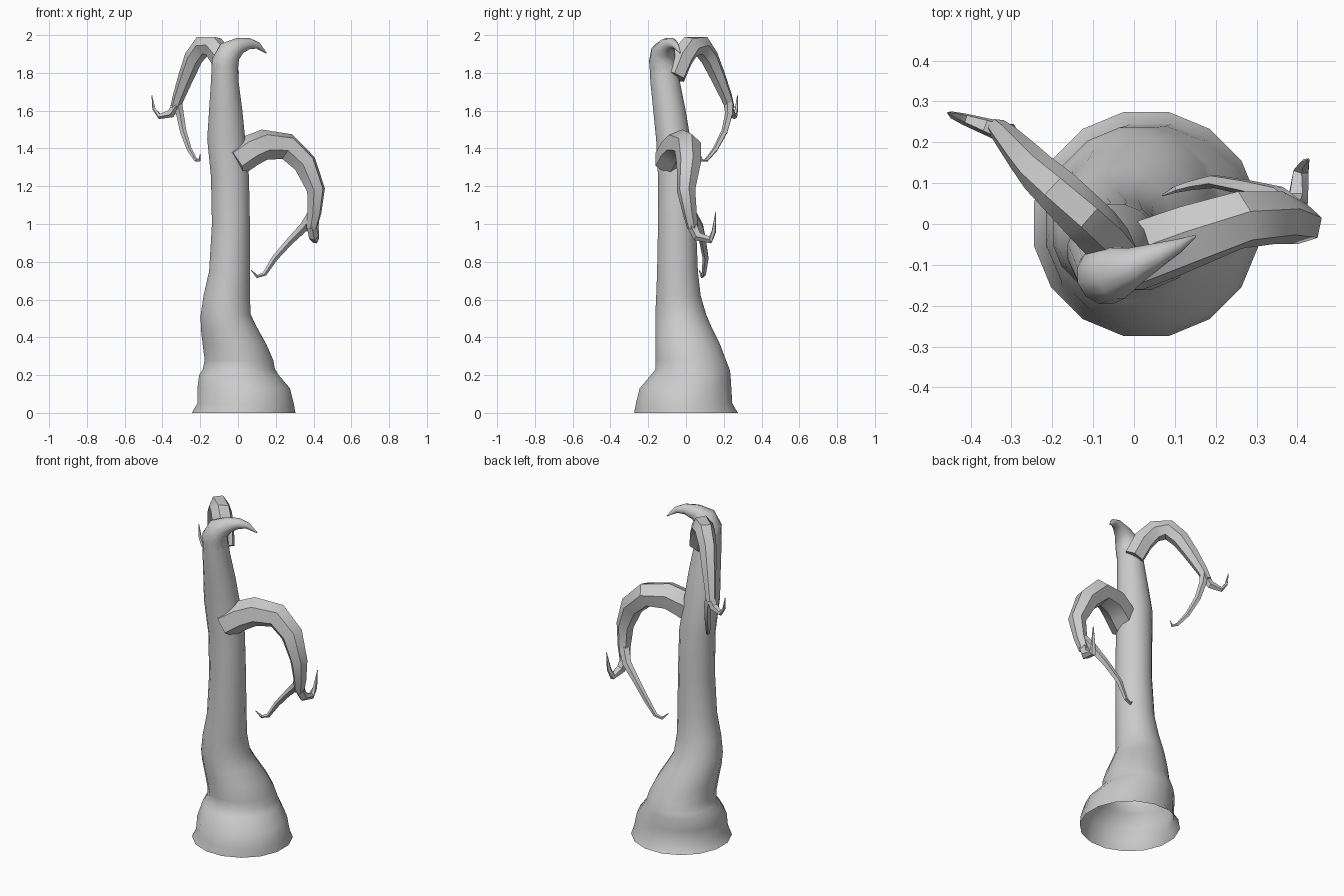
import bpy
import bmesh
from math import cos, sin, pi, radians
from mathutils import Vector

default_cube = bpy.data.objects.get("Cube")
if default_cube:
    bpy.data.objects.remove(default_cube, do_unlink=True)

# One plain grey for the whole tree
bark = bpy.data.materials.new("bark_grey")
bark.use_nodes = True
grey = (0.6, 0.6, 0.6, 1)
bark.diffuse_color = grey
bark.node_tree.nodes["Principled BSDF"].inputs["Base Color"].default_value = grey


def skin_rings(name, rings, angle, cap_start=False, cap_end=False):
    """Bridge a list of vertex rings into one tube object."""
    bm = bmesh.new()
    loops = [[bm.verts.new(point) for point in ring] for ring in rings]
    sides = len(loops[0])
    for lower, upper in zip(loops, loops[1:]):
        for i in range(sides):
            j = (i + 1) % sides
            bm.faces.new((lower[i], lower[j], upper[j], upper[i]))
    if cap_start:
        bm.faces.new(loops[0][::-1])
    if cap_end:
        bm.faces.new(loops[-1])
    bmesh.ops.recalc_face_normals(bm, faces=bm.faces)
    mesh = bpy.data.meshes.new(name)
    bm.to_mesh(mesh)
    bm.free()
    mesh.materials.append(bark)
    obj = bpy.data.objects.new(name, mesh)
    bpy.context.collection.objects.link(obj)
    bpy.ops.object.select_all(action='DESELECT')
    obj.select_set(True)
    bpy.context.view_layer.objects.active = obj
    bpy.ops.object.shade_smooth_by_angle(angle=radians(angle))
    return obj


def limb(name, path, sides=6, angle=35, cap_start=True):
    """Tapered tube following (x, y, z, radius) points."""
    points = [Vector(p[:3]) for p in path]
    last = len(points) - 1
    side = Vector((0, 1, 0))
    rings = []
    for k, centre in enumerate(points):
        tangent = (points[min(k + 1, last)] - points[max(k - 1, 0)]).normalized()
        side = (side - tangent * side.dot(tangent)).normalized()
        other = tangent.cross(side)
        radius = path[k][3]
        turns = [2 * pi * (i + 0.5) / sides for i in range(sides)]
        rings.append([centre + (side * cos(t) + other * sin(t)) * radius for t in turns])
    return skin_rings(name, rings, angle, cap_start, True)


# Trunk: height, then left, right, front and back limits of each ring
trunk_profile = [
    (0, -.25, .31, -.28, .28),
    (.05, -.22, .3, -.27, .25),
    (.13, -.22, .28, -.25, .245),
    (.2, -.21, .22, -.19, .24),
    (.23, -.19, .2, -.165, .235),
    (.28, -.18, .19, -.165, .215),
    (.36, -.19, .155, -.165, .185),
    (.45, -.2, .105, -.165, .14),
    (.52, -.2, .07, -.165, .11),
    (.62, -.185, .065, -.16, .08),
    (.75, -.155, .065, -.155, .065),
    (1, -.14, .065, -.15, .055),
    (1.25, -.145, .06, -.15, .05),
    (1.45, -.165, .04, -.16, .025),
    (1.6, -.155, .025, -.175, 0),
    (1.75, -.145, .005, -.19, -.03),
    (1.85, -.14, 0, -.195, -.05),
]
SIDES = 16
trunk_rings = []
for z, x0, x1, y0, y1 in trunk_profile:
    ring = []
    for i in range(SIDES):
        t = 2 * pi * (i + 0.5) / SIDES
        ring.append(((x0 + x1) / 2 + (x1 - x0) / 2 * cos(t),
                     (y0 + y1) / 2 + (y1 - y0) / 2 * sin(t), z))
    trunk_rings.append(ring)
skin_rings("trunk", trunk_rings, 40)

# Curled horn that ends the trunk
limb("trunk_horn", [
    (-.07, -.118, 1.79, .07),
    (-.068, -.124, 1.86, .074),
    (-.045, -.12, 1.91, .066),
    (.005, -.1, 1.942, .045),
    (.06, -.075, 1.955, .03),
    (.105, -.055, 1.945, .018),
    (.15, -.03, 1.905, .003),
], sides=12, angle=50, cap_start=False)

# Lower branch, arching out to the left side
limb("lower_branch", [
    (-.02, -.09, 1.33, .085),
    (.06, -.06, 1.385, .085),
    (.14, -.03, 1.42, .082),
    (.26, .01, 1.41, .073),
    (.355, .015, 1.32, .065),
    (.413, 0, 1.18, .05),
    (.405, .02, 1.06, .038),
    (.39, .035, .98, .03),
])
limb("lower_branch_claw", [
    (.39, .03, 1, .03),
    (.4, .06, .935, .027),
    (.408, .13, .915, .02),
    (.418, .147, .96, .013),
    (.428, .158, 1.065, .002),
], sides=5)
limb("lower_branch_tendril", [
    (.395, .03, 1.05, .03),
    (.35, .07, .985, .026),
    (.275, .09, .91, .02),
    (.195, .105, .82, .017),
    (.14, .095, .735, .012),
    (.1, .085, .722, .009),
    (.07, .07, .755, .002),
], sides=5)

# Upper branch, arching out to the back right
limb("upper_branch", [
    (-.05, -.06, 1.78, .06),
    (-.085, -.02, 1.88, .063),
    (-.13, .025, 1.94, .06),
    (-.185, .08, 1.945, .056),
    (-.235, .125, 1.88, .05),
    (-.275, .17, 1.78, .042),
    (-.315, .215, 1.67, .032),
    (-.335, .235, 1.61, .025),
])
limb("upper_branch_claw", [
    (-.325, .225, 1.63, .026),
    (-.355, .237, 1.585, .023),
    (-.415, .257, 1.57, .015),
    (-.445, .267, 1.61, .009),
    (-.456, .272, 1.68, .002),
], sides=5)
limb("upper_branch_tendril", [
    (-.32, .225, 1.65, .025),
    (-.307, .228, 1.58, .021),
    (-.29, .205, 1.49, .018),
    (-.258, .155, 1.395, .014),
    (-.225, .11, 1.34, .01),
    (-.205, .085, 1.335, .007),
    (-.2, .075, 1.37, .002),
], sides=5)
